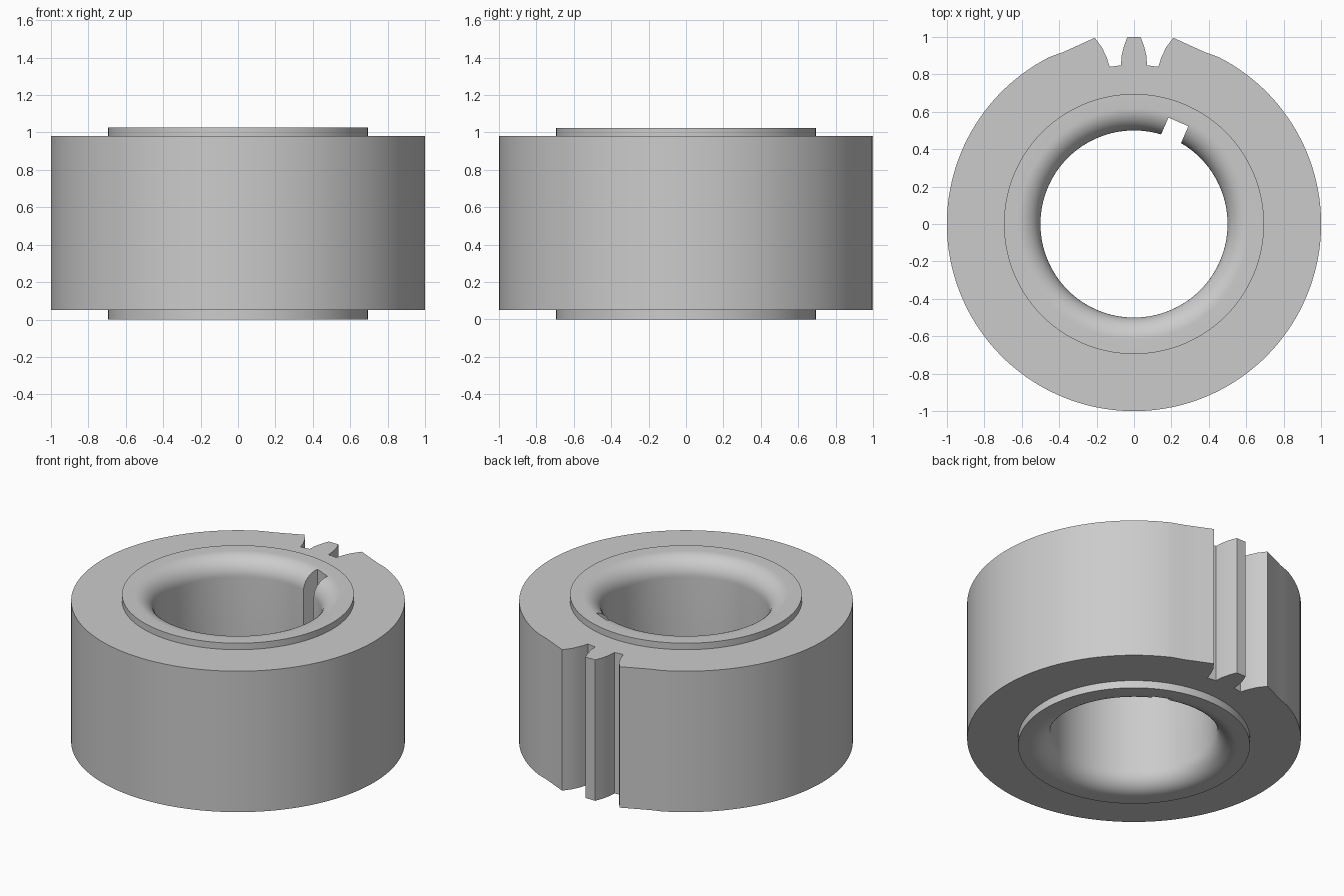
import bpy, bmesh, math
from mathutils import Matrix, Vector

if "Cube" in bpy.data.objects:
    bpy.data.objects.remove(bpy.data.objects["Cube"], do_unlink=True)

HEIGHT = 1.025
HUB_R, BORE_R, FILLET = 0.695, 0.5, 0.12
RIM_Z = (0.05, 0.982)
SEGMENTS = 128

steel = bpy.data.materials.new("light_grey_metal")
steel.use_nodes = True
grey = (0.6, 0.6, 0.6, 1)
steel.diffuse_color = grey
steel.node_tree.nodes["Principled BSDF"].inputs["Base Color"].default_value = grey


def make_object(name, bm):
    bmesh.ops.recalc_face_normals(bm, faces=bm.faces)
    mesh = bpy.data.meshes.new(name)
    bm.to_mesh(mesh)
    bm.free()
    mesh.materials.append(steel)
    obj = bpy.data.objects.new(name, mesh)
    bpy.context.collection.objects.link(obj)
    return obj


def select_only(obj):
    bpy.ops.object.select_all(action='DESELECT')
    obj.select_set(True)
    bpy.context.view_layer.objects.active = obj


def ring_solid(name, loops):
    """Join closed loops of equal length into a closed ring of quads."""
    bm = bmesh.new()
    rows = [[bm.verts.new(p) for p in loop] for loop in loops]
    n = len(rows[0])
    for a, b in zip(rows, rows[1:] + rows[:1]):
        for i in range(n):
            j = (i + 1) % n
            bm.faces.new((a[i], a[j], b[j], b[i]))
    return make_object(name, bm)


# Rim outline: half the tooth, the gap, the raised lip, then the round body
half = [(0.035, 1.0), (0.054, 0.95), (0.066, 0.9), (0.07, 0.848),
        (0.13, 0.84), (0.146, 0.89), (0.172, 0.945), (0.21, 0.995),
        (0.3, 0.954), (0.38, 0.918)]
start = math.atan2(0.45, 0.89)
steps = SEGMENTS // 2
for i in range(steps + 1):
    a = start + (math.pi - start) * i / steps
    half.append((math.sin(a), math.cos(a)))
outline = half + [(-x, y) for x, y in reversed(half[:-1])]
inner = [Vector(p).normalized() * (HUB_R - 0.01) for p in outline]
low, high = RIM_Z
rim = ring_solid("toothed_rim", [[(x, y, z) for x, y in pts] for pts, z in
                                 ((outline, low), (outline, high), (inner, high), (inner, low))])

# Hub: lathed section with a rounded mouth at both ends of the bore
arc = [(BORE_R + FILLET * (1 - math.cos(t)), FILLET * (1 - math.sin(t)))
       for t in (math.pi / 2 * k / 12 for k in range(13))]
section = [(HUB_R, 0), (HUB_R, HEIGHT)]
section += [(r, HEIGHT - z) for r, z in reversed(arc)] + arc
turns = [2 * math.pi * i / SEGMENTS for i in range(SEGMENTS)]
hub = ring_solid("hub", [[(r * math.cos(a), r * math.sin(a), z) for a in turns]
                         for r, z in section])

# Keyway cut through the full length of the bore
bm = bmesh.new()
bmesh.ops.create_cube(bm, size=1)
bmesh.ops.scale(bm, vec=(0.116, 0.2, 2), verts=bm.verts)
bmesh.ops.translate(bm, vec=(0, 0.495, HEIGHT / 2), verts=bm.verts)
bmesh.ops.rotate(bm, matrix=Matrix.Rotation(math.radians(-17 - 6.5), 3, 'Z'), verts=bm.verts,
                 cent=(0, 0, 0))
cutter = make_object("keyway_cutter", bm)
cutter.hide_render = True
cut = hub.modifiers.new("keyway", 'BOOLEAN')
cut.operation = 'DIFFERENCE'
cut.solver = 'EXACT'
cut.object = cutter
select_only(hub)
bpy.ops.object.modifier_apply(modifier=cut.name)
bpy.data.objects.remove(cutter, do_unlink=True)

# Smooth the round walls, keep the rims and tooth corners sharp
for part in (rim, hub):
    select_only(part)
    bpy.ops.object.shade_smooth_by_angle(angle=math.radians(25))
